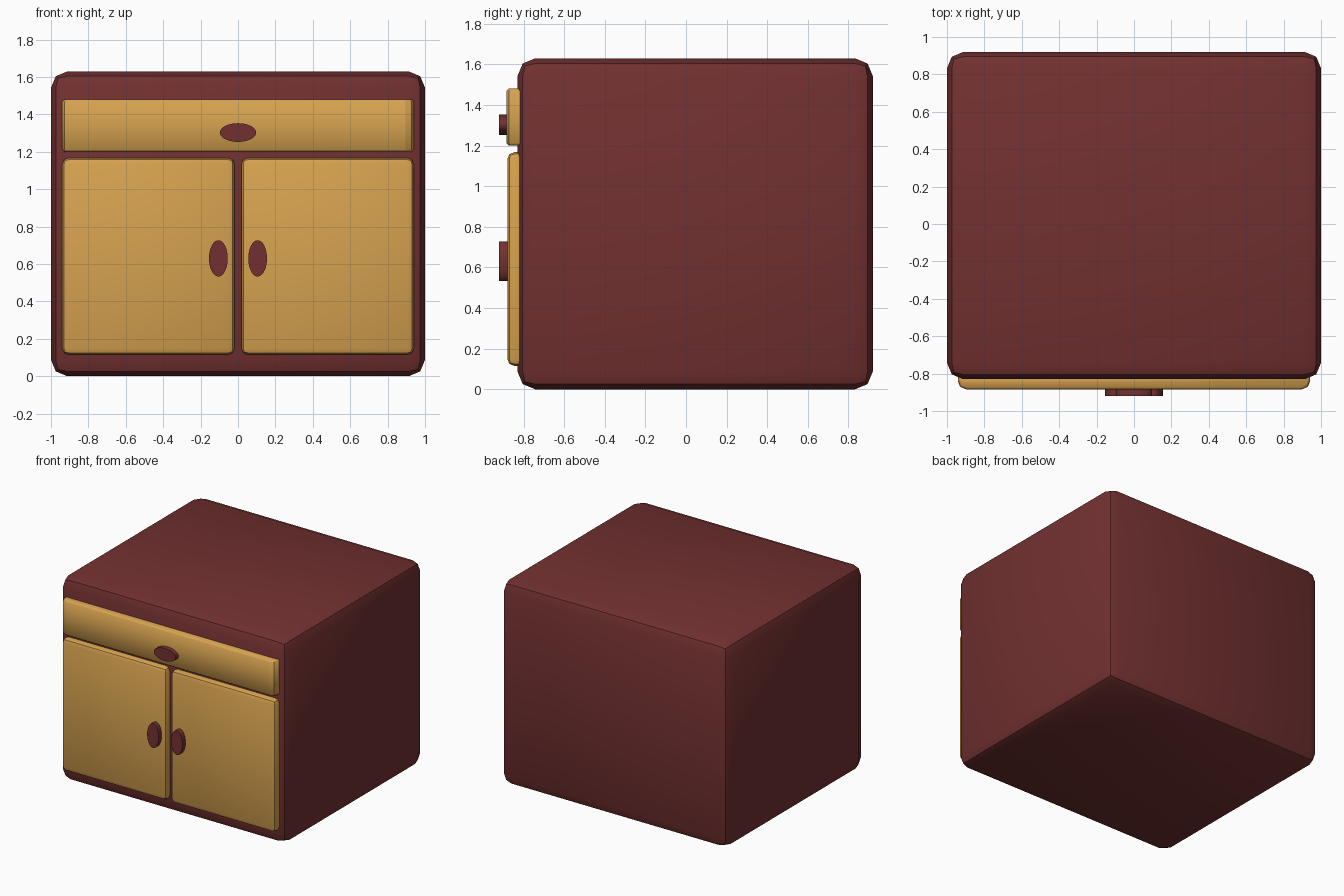
import bpy, bmesh, math
from mathutils import Matrix

if "Cube" in bpy.data.objects:
    bpy.data.objects.remove(bpy.data.objects["Cube"])


def material(name, rgb):
    m = bpy.data.materials.new(name)
    m.diffuse_color = (*rgb, 1)
    m.use_nodes = True
    m.node_tree.nodes["Principled BSDF"].inputs["Base Color"].default_value = m.diffuse_color
    return m


RED = material("dark red wood", (0.17, 0.030, 0.030))
GOLD = material("golden wood", (0.68, 0.366, 0.080))


def finish(bm, name, mat, angle=30):
    bmesh.ops.recalc_face_normals(bm, faces=bm.faces)
    me = bpy.data.meshes.new(name)
    bm.to_mesh(me)
    bm.free()
    me.materials.append(mat)
    ob = bpy.data.objects.new(name, me)
    bpy.context.collection.objects.link(ob)
    if angle:
        bpy.ops.object.select_all(action='DESELECT')
        ob.select_set(True)
        bpy.context.view_layer.objects.active = ob
        bpy.ops.object.shade_smooth_by_angle(angle=math.radians(angle))
    return ob


def box(x, y, z):
    bm = bmesh.new()
    size = [b - a for a, b in (x, y, z)]
    mid = [(a + b) / 2 for a, b in (x, y, z)]
    bmesh.ops.create_cube(bm, size=1, matrix=Matrix.Translation(mid) @ Matrix.Diagonal((*size, 1)))
    return bm


def bevel(bm, edges, width, segments):
    bmesh.ops.bevel(bm, geom=edges, offset=width, segments=segments,
                    profile=0.5, affect='EDGES')


def handle(name, x, z, rx, rz):
    # flat oval knob pointing forward
    bm = bmesh.new()
    m = (Matrix.Translation((x, -0.885, z)) @ Matrix.Diagonal((rx, 1, rz, 1))
         @ Matrix.Rotation(math.pi / 2, 4, 'X'))
    bmesh.ops.create_cone(bm, cap_ends=True, segments=32, radius1=1, radius2=1,
                          depth=0.07, matrix=m)
    finish(bm, name, RED)


# Cabinet body
bm = box((-1, 1), (-0.83, 0.92), (0, 1.63))
bevel(bm, bm.edges[:], 0.088, 2)
finish(bm, "cabinet_body", RED)

# Doors and their handles
for side, s in (("left", -1), ("right", 1)):
    bm = box(sorted((s * 0.018, s * 0.94)), (-0.88, -0.79), (0.115, 1.168))
    bevel(bm, bm.edges[:], 0.035, 2)
    finish(bm, side + "_door", GOLD)
    handle(side + "_door_handle", s * 0.105, 0.63, 0.05, 0.097)

# Drawer front: rounded ends, softly shaded from top to bottom
bm = box((-0.94, 0.94), (-0.885, -0.79), (1.2, 1.48))
ends = [e for e in bm.edges if abs(e.verts[0].co.z - e.verts[1].co.z) > 0.1
        and e.verts[0].co.y < -0.85]
bevel(bm, ends, 0.045, 2)
rims = [e for e in bm.edges if abs(e.verts[0].co.z - e.verts[1].co.z) < 0.01
        and min(v.co.y for v in e.verts) < -0.8]
bevel(bm, rims, 0.012, 1)
for f in bm.faces:
    f.smooth = True
for e in bm.edges:
    upright = abs(e.verts[0].co.z - e.verts[1].co.z) > 0.005
    if upright and e.calc_face_angle(0) > math.radians(15):
        e.smooth = False
finish(bm, "drawer_front", GOLD, angle=None)
handle("drawer_handle", 0, 1.303, 0.097, 0.05)
